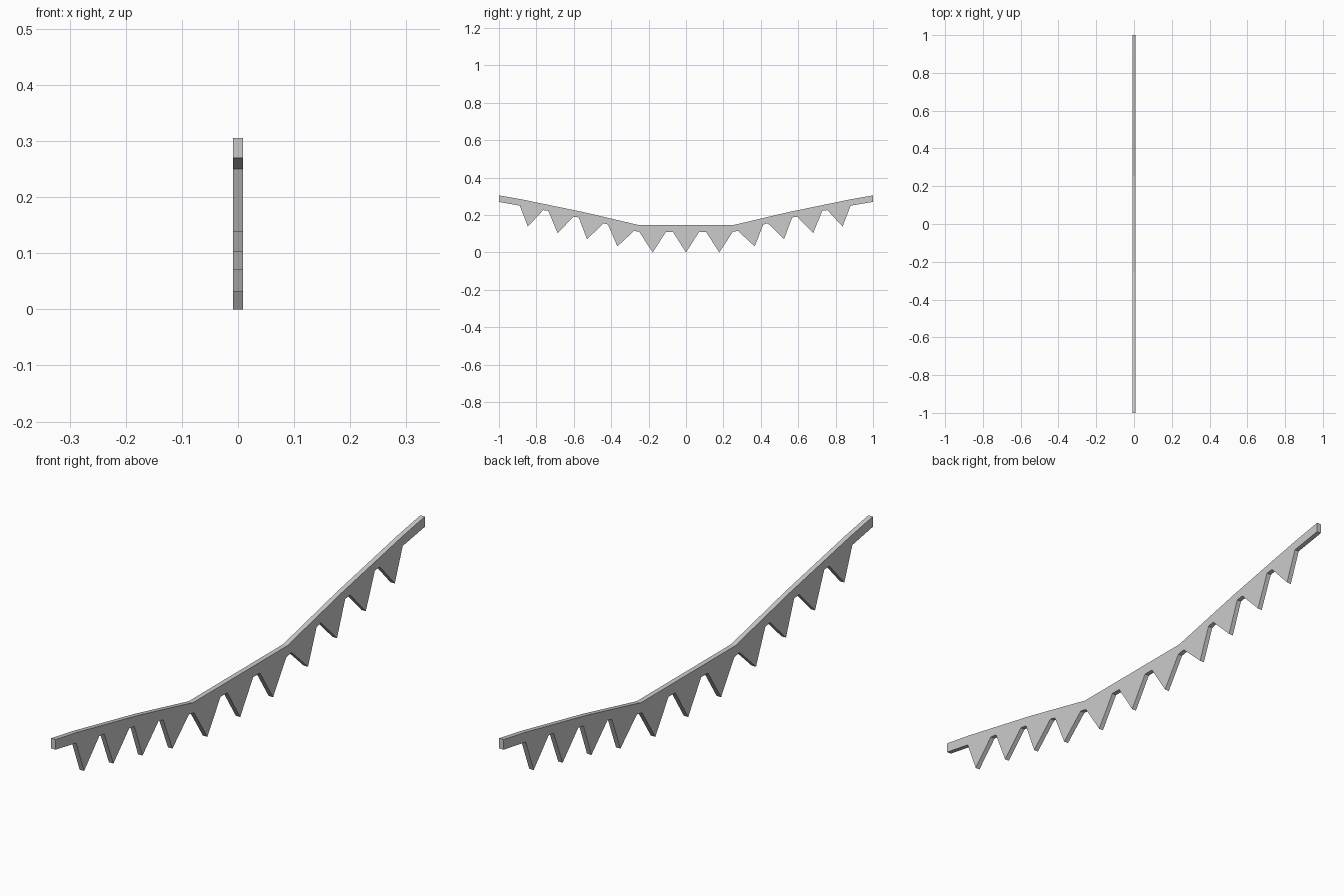
import bpy, bmesh

if "Cube" in bpy.data.objects:
    bpy.data.objects.remove(bpy.data.objects["Cube"])

HALF_THICK = 0.0085

# Half profile as (distance from the middle, height), from the centre tooth outward
TEETH = [(0.07, 0.11), (0.107, 0.11), (0.178, 0.0),
         (0.25, 0.11), (0.278, 0.115), (0.367, 0.032),
         (0.413, 0.149), (0.437, 0.156), (0.524, 0.07),
         (0.568, 0.187), (0.595, 0.191), (0.68, 0.103),
         (0.729, 0.223), (0.756, 0.226), (0.837, 0.138),
         (0.88, 0.25)]
END = [(1.0, 0.27), (1.0, 0.305)]
TOP = [(0.88, 0.284), (0.55, 0.216), (0.255, 0.147)]


def half_outline(side, stretch):
    """Outline of one side; the outer teeth spread slightly by the stretch factor."""
    teeth = [(d * stretch if d > 0.4 else d, z) for d, z in TEETH]
    return [(side * d, z) for d, z in teeth + END + TOP]


def extrude_profile(name, outline, half):
    bm = bmesh.new()
    face = bm.faces.new([bm.verts.new((-half, y, z)) for y, z in outline])
    moved = bmesh.ops.extrude_face_region(bm, geom=[face])["geom"]
    verts = [g for g in moved if isinstance(g, bmesh.types.BMVert)]
    bmesh.ops.translate(bm, verts=verts, vec=(2 * half, 0, 0))
    bmesh.ops.recalc_face_normals(bm, faces=bm.faces)
    mesh = bpy.data.meshes.new(name)
    bm.to_mesh(mesh)
    bm.free()
    obj = bpy.data.objects.new(name, mesh)
    bpy.context.collection.objects.link(obj)
    return obj


# Bent toothed strip: centre tip, right side, then left side back to the tip
right = half_outline(1, 1.0)
left = half_outline(-1, 1.01)
extrude_profile("toothed_strip", [(0.0, 0.0)] + right + left[::-1], HALF_THICK)
